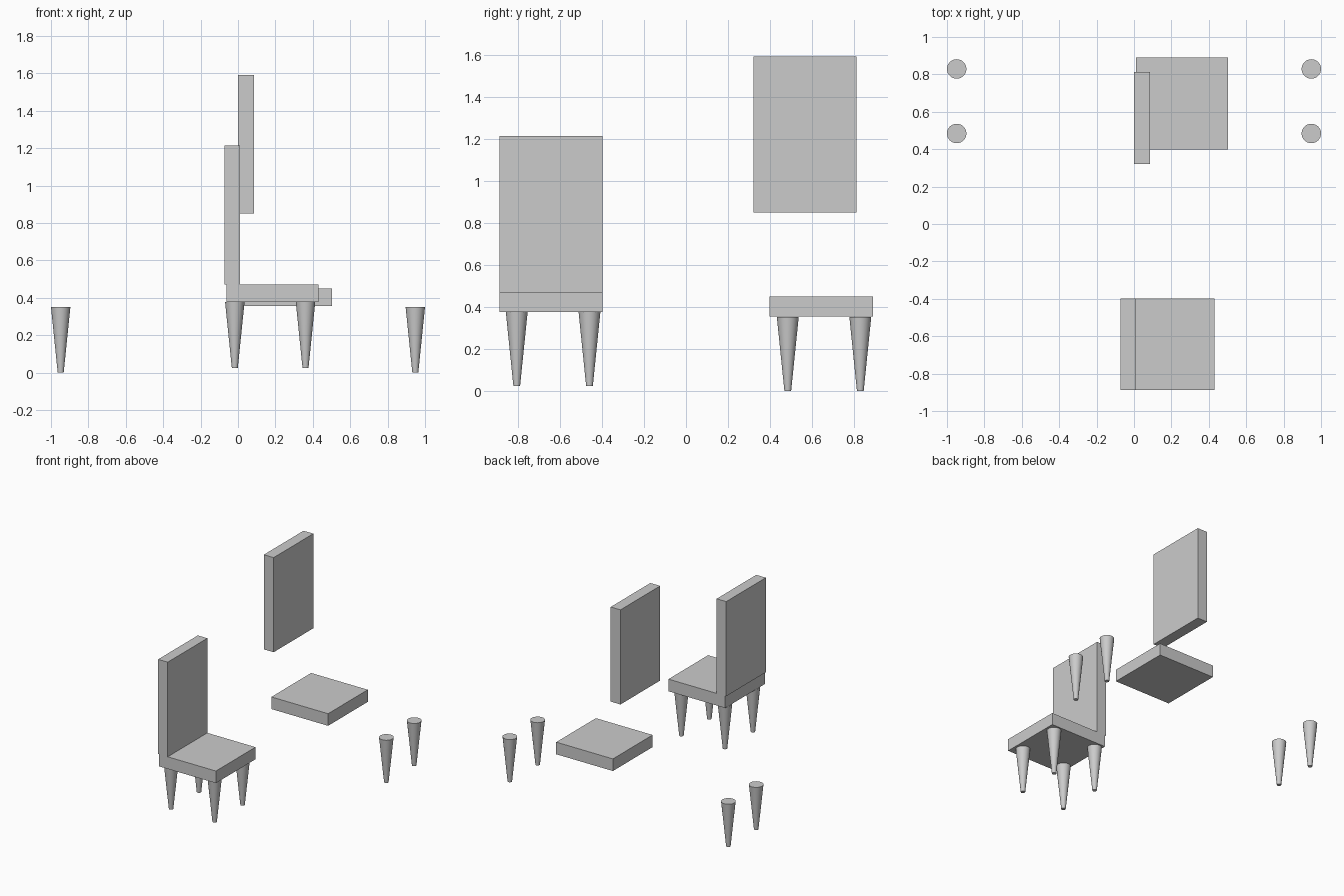
import bpy

if "Cube" in bpy.data.objects:
    bpy.data.objects.remove(bpy.data.objects["Cube"])


def box(name, lo, hi):
    """Axis-aligned board between two corners."""
    centre = [(a + b) / 2 for a, b in zip(lo, hi)]
    bpy.ops.mesh.primitive_cube_add(size=1, location=centre)
    ob = bpy.context.object
    ob.name = name
    ob.scale = [b - a for a, b in zip(lo, hi)]
    bpy.ops.object.transform_apply(location=False, rotation=False, scale=True)
    return ob


def leg(name, x, y, z, height=0.352):
    """Round leg tapering towards the floor; z is its foot."""
    bpy.ops.mesh.primitive_cone_add(vertices=32, radius1=0.016, radius2=0.052,
                                    depth=height, location=(x, y, z + height / 2))
    ob = bpy.context.object
    ob.name = name
    bpy.ops.object.shade_smooth_by_angle()
    return ob


# Assembled chair
box("chair_seat", (-0.062, -0.888, 0.377), (0.430, -0.397, 0.472))
box("chair_back", (-0.071, -0.888, 0.472), (0.012, -0.397, 1.214))
for side, x in (("back", -0.017), ("front", 0.361)):
    for hand, y in (("right", -0.805), ("left", -0.459)):
        leg(f"chair_{side}_{hand}_leg", x, y, 0.025)

# Loose parts of a second chair
box("loose_seat", (0.011, 0.398, 0.355), (0.503, 0.890, 0.450))
box("loose_back", (0.0, 0.320, 0.850), (0.085, 0.812, 1.592))
for side, x in (("left", -0.948), ("right", 0.948)):
    for hand, y in (("near", 0.484), ("far", 0.829)):
        leg(f"loose_{side}_{hand}_leg", x, y, 0.0)
